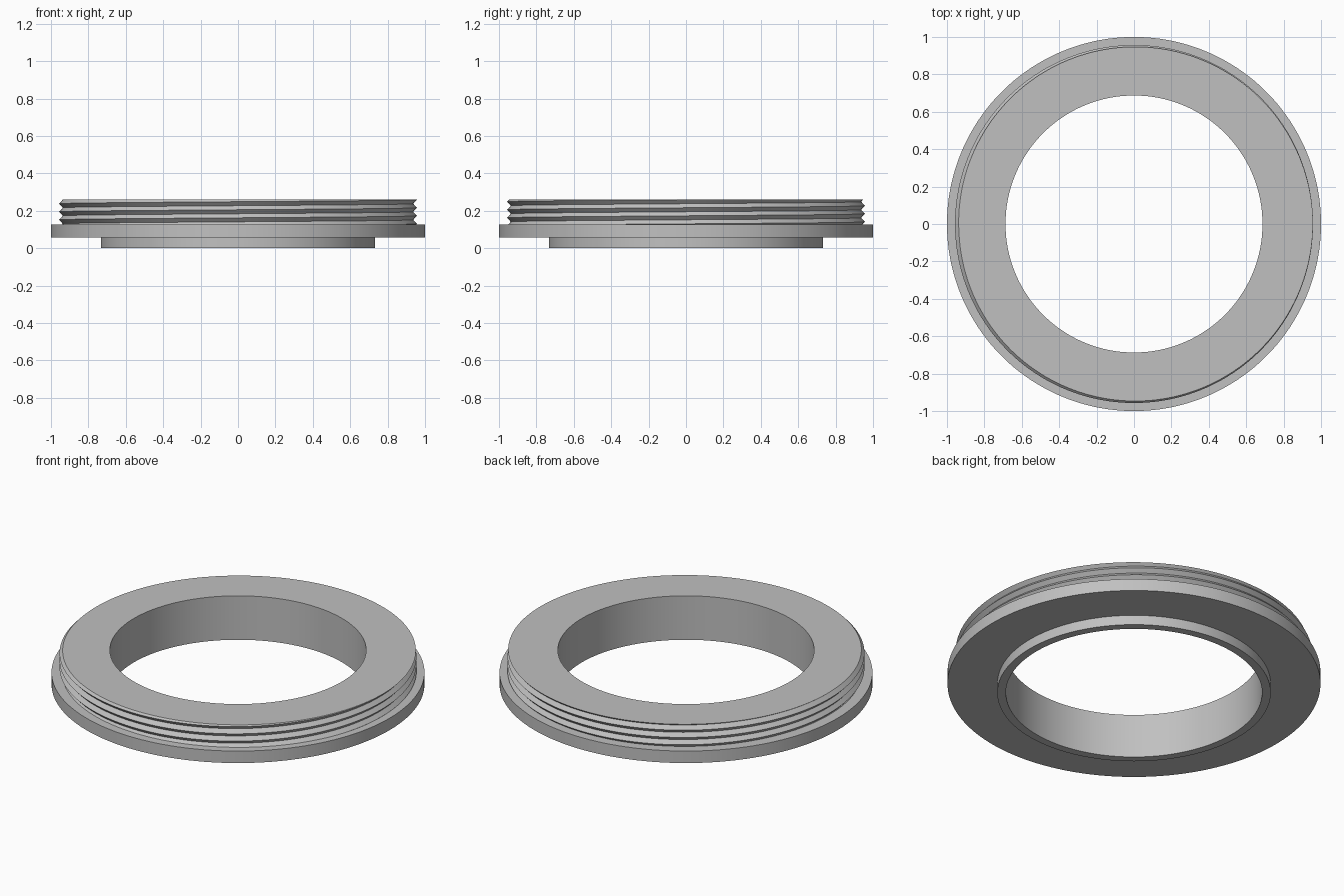
import bpy
import bmesh
from math import cos, sin, pi, radians

cube = bpy.data.objects.get("Cube")
if cube:
    bpy.data.objects.remove(cube)

SEGMENTS = 180
BORE, ROOT, CREST = 0.687, 0.937, 0.957     # bore and thread radii
Z_LOW, Z_HIGH = 0.128, 0.26                 # ends of the threaded collar
PITCH, CREST_Z = 0.043, 0.238               # thread pitch, a crest height on the -x side

# Lip and flange section as (radius, height)
BASE = [(BORE, 0), (0.733, 0), (0.733, 0.057), (1, 0.057), (1, Z_LOW)]


def thread_point(row, angle):
    """Point of a helical crest or root row, clipped to the collar's height."""
    lead = CREST_Z + PITCH * (angle - pi) / (2 * pi)
    z = min(max(lead + row * PITCH / 2, Z_LOW), Z_HIGH)
    turn = ((z - lead) / PITCH) % 1
    return CREST - (CREST - ROOT) * 2 * min(turn, 1 - turn), z


def section(angle):
    """Closed cross-section of the ring at one angle."""
    thread = [thread_point(row, angle) for row in range(-10, 6)]
    return BASE + thread + [(BORE, Z_HIGH)]


# Ring: lip, flange and threaded collar swept once around the axis
bm = bmesh.new()
columns = []
for i in range(SEGMENTS + 1):
    a = 2 * pi * i / SEGMENTS
    columns.append([bm.verts.new((r * cos(a), r * sin(a), z)) for r, z in section(a)])
for here, there in zip(columns, columns[1:]):
    for k in range(len(here)):
        j = (k + 1) % len(here)
        bm.faces.new((here[k], there[k], there[j], here[j]))
bmesh.ops.remove_doubles(bm, verts=bm.verts, dist=0.00005)
bmesh.ops.recalc_face_normals(bm, faces=bm.faces)

mesh = bpy.data.meshes.new("threaded_ring")
bm.to_mesh(mesh)
bm.free()
ring = bpy.data.objects.new("threaded_ring", mesh)
bpy.context.collection.objects.link(ring)

# Plain grey metal
grey = bpy.data.materials.new("grey_metal")
grey.use_nodes = True
colour = (0.53, 0.53, 0.53, 1)
grey.diffuse_color = colour
grey.node_tree.nodes["Principled BSDF"].inputs["Base Color"].default_value = colour
mesh.materials.append(grey)

bpy.ops.object.select_all(action="DESELECT")
ring.select_set(True)
bpy.context.view_layer.objects.active = ring
bpy.ops.object.shade_smooth_by_angle(angle=radians(30))
